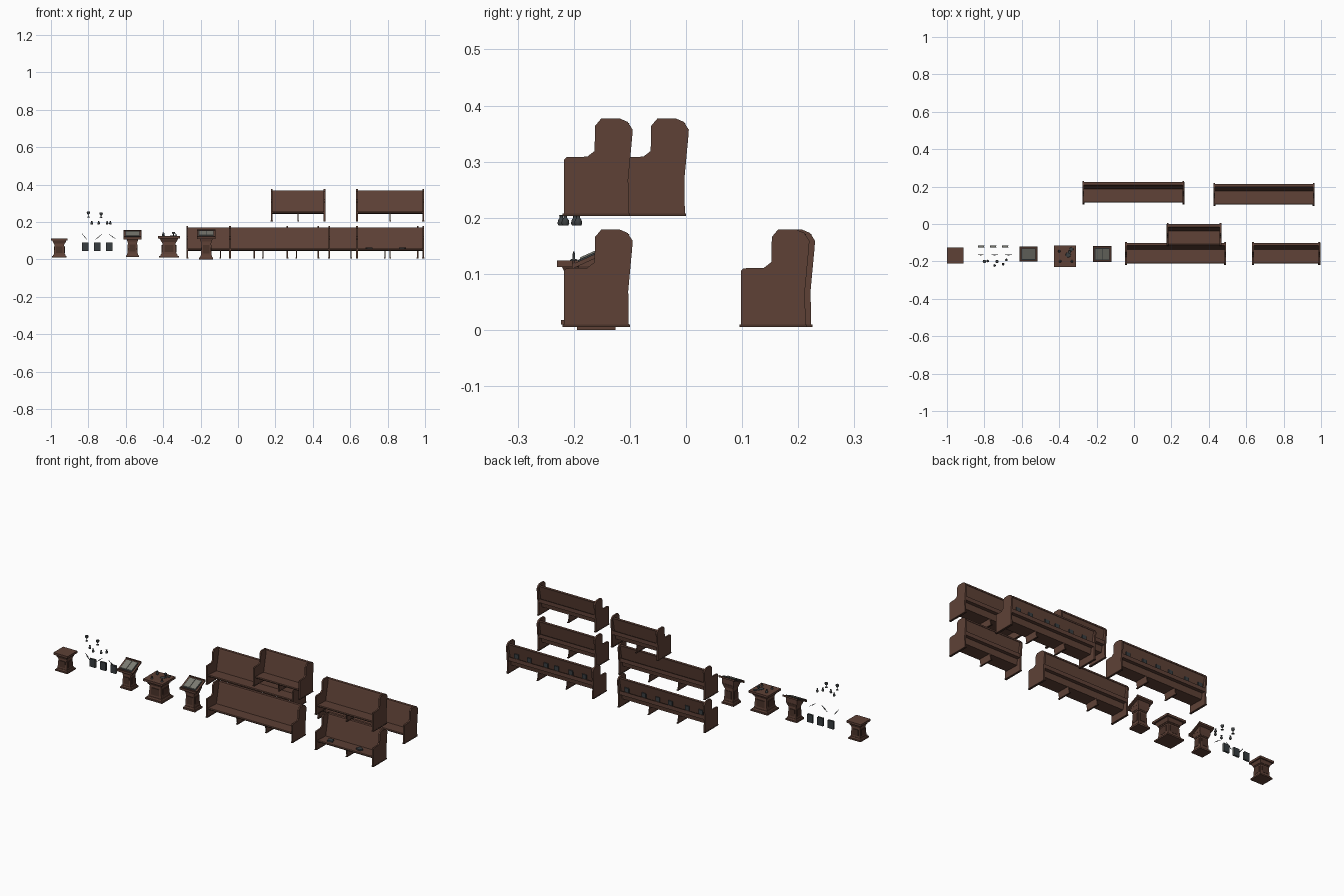
import bpy, bmesh, math, random
from mathutils import Matrix, Vector

if "Cube" in bpy.data.objects:
    bpy.data.objects.remove(bpy.data.objects["Cube"])
random.seed(4)


def mat(name, c):
    m = bpy.data.materials.new(name)
    m.diffuse_color = (*c, 1)
    m.use_nodes = True
    m.node_tree.nodes["Principled BSDF"].inputs["Base Color"].default_value = m.diffuse_color
    return m


WOOD = mat("brown wood", (0.112, 0.053, 0.037))
DARK = mat("dark wood", (0.07, 0.033, 0.023))
METAL = mat("dark metal", (0.045, 0.05, 0.052))
COVER = mat("book cover", (0.04, 0.047, 0.052))
PAGE = mat("page grey", (0.2, 0.2, 0.17))


def finish(bm, name, m):
    bmesh.ops.recalc_face_normals(bm, faces=bm.faces)
    me = bpy.data.meshes.new(name)
    bm.to_mesh(me)
    bm.free()
    me.materials.append(m)
    ob = bpy.data.objects.new(name, me)
    bpy.context.collection.objects.link(ob)
    return ob


def box(name, m, x0, x1, y0, y1, z0, z1, rot=None):
    """Box by bounds, with an optional turn about its own centre."""
    bm = bmesh.new()
    bmesh.ops.create_cube(bm, size=1)
    bm.transform(Matrix.Diagonal((x1 - x0, y1 - y0, z1 - z0, 1)))
    if rot:
        bm.transform(Matrix.Rotation(rot[0], 4, rot[1]))
    bm.transform(Matrix.Translation(((x0 + x1) / 2, (y0 + y1) / 2, (z0 + z1) / 2)))
    return finish(bm, name, m)


def side(name, m, pts, x0, x1, dy, dz):
    """Extrude a y-z profile along x."""
    bm = bmesh.new()
    f = bm.faces.new([bm.verts.new((x0, y + dy, z + dz)) for y, z in pts])
    r = bmesh.ops.extrude_face_region(bm, geom=[f])
    bmesh.ops.translate(bm, vec=(x1 - x0, 0, 0),
                        verts=[v for v in r["geom"] if isinstance(v, bmesh.types.BMVert)])
    return finish(bm, name, m)


def tier(name, m, cx, cy, w0, d0, w1, d1, z0, z1):
    """Four-sided block that can taper."""
    bm = bmesh.new()
    rings = [[bm.verts.new((cx + sx * w / 2, cy + sy * d / 2, z))
              for sx, sy in ((-1, -1), (1, -1), (1, 1), (-1, 1))]
             for w, d, z in ((w0, d0, z0), (w1, d1, z1))]
    for r in rings:
        bm.faces.new(r)
    for i in range(4):
        j = (i + 1) % 4
        bm.faces.new((rings[0][i], rings[0][j], rings[1][j], rings[1][i]))
    return finish(bm, name, m)


def lathe(name, m, x, y, z, prof, n=12):
    bm = bmesh.new()
    rings = [[bm.verts.new((x + r * math.cos(2 * math.pi * i / n),
                            y + r * math.sin(2 * math.pi * i / n), z + h)) for i in range(n)]
             for r, h in prof]
    for a, b in zip(rings, rings[1:]):
        for i in range(n):
            bm.faces.new((a[i], a[(i + 1) % n], b[(i + 1) % n], b[i]))
    bm.faces.new(rings[0])
    bm.faces.new(rings[-1])
    ob = finish(bm, name, m)
    for p in ob.data.polygons:
        p.use_smooth = len(p.vertices) == 4
    return ob


GOBLET = [(.008, 0), (.007, .002), (.002, .005), (.002, .014), (.007, .019), (.009, .026), (.008, .032)]
VASE = [(.005, 0), (.007, .004), (.006, .010), (.003, .014), (.003, .017), (.005, .019)]
CANDLE = [(.007, 0), (.006, .003), (.002, .005), (.002, .02), (.001, .026)]

# ---- pews: end profile, seat and slanted back, in the frame of the front pew
END = [(-.217, .009), (-.217, .106), (-.213, .110), (-.176, .111), (-.163, .121), (-.162, .166),
       (-.151, .179), (-.118, .179), (-.104, .173), (-.095, .159), (-.096, .145), (-.103, .07), (-.102, .009)]
BACK = [(-.138, .05), (-.113, .166), (-.105, .166), (-.128, .05)]
CAP = [(-.118, .164), (-.116, .171), (-.101, .171), (-.103, .164)]
SEAT = [(-.208, .047), (-.21, .052), (-.208, .057), (-.128, .053), (-.128, .045)]
LEG = [(-.195, .009), (-.202, .046), (-.125, .046), (-.118, .009)]


def pew(x0, x1, dy, dz, supports, books):
    t = .009
    for a in (x0, x1 - t):
        side("pew_end", WOOD, END, a, a + t, dy, dz)
        box("pew_foot", DARK, a - .001, a + t + .001, -.22 + dy, -.1 + dy, .005 + dz, .010 + dz)
    side("pew_seat", WOOD, SEAT, x0 + t, x1 - t, dy, dz)
    side("pew_back", WOOD, BACK, x0 + t, x1 - t, dy, dz)
    side("pew_top_rail", WOOD, CAP, x0 + t, x1 - t, dy, dz)
    # book rack behind the back
    box("rack_shelf", WOOD, x0 + t, x1 - t, -.124 + dy, -.103 + dy, .078 + dz, .082 + dz)
    box("rack_rail", WOOD, x0 + t, x1 - t, -.106 + dy, -.103 + dy, .082 + dz, .1 + dz)
    for i in range(supports):
        c = x0 + (x1 - x0) * (i + 1) / (supports + 1)
        side("seat_support", WOOD, LEG, c - .003, c + .003, dy, dz)
        box("support_foot", DARK, c - .004, c + .004, -.2 + dy, -.113 + dy, .005 + dz, .010 + dz)
    for i in range(books):
        c = x0 + (x1 - x0) * (i + .5 + random.uniform(-.25, .25)) / books
        box("rack_book", COVER, c - .013, c + .013, -.115 + dy, -.108 + dy, .083 + dz, .123 + dz)


pew(-.275, .268, .325, 0, 2, 6)
pew(.425, .965, .315, 0, 2, 6)
pew(-.047, .492, 0, 0, 2, 0)
pew(.632, .995, 0, 0, 1, 0)
pew(.632, .995, 0, .198, 1, 0)
pew(.176, .467, .1, .198, 1, 0)
# books left on one seat
for c, a in ((.70, .3), (.88, -.4)):
    box("seat_book", COVER, c - .015, c + .015, -.19, -.165, .056, .064, (a, 'Z'))


# ---- stands
def stand(name, cx, cy, w, d, z0, z1):
    """Stepped base, tapered column and stepped neck."""
    h = z1 - z0
    for wa, wb, a, b in ((.88, .88, 0, .08), (.78, .72, .08, .17), (.66, .58, .17, .76),
                         (.64, .64, .76, .82), (.68, .84, .82, 1)):
        tier(name + "_tier", WOOD, cx, cy, w * wa, d * wa, w * wb, d * wb, z0 + h * a, z0 + h * b)
    # raised panels on the four sides
    for s in (-1, 1):
        y, x = cy + s * d * .315, cx + s * w * .315
        box(name + "_panel", DARK, cx - w * .2, cx + w * .2, y - .002, y + .002, z0 + h * .28, z0 + h * .66)
        box(name + "_panel", DARK, x - .002, x + .002, cy - d * .2, cy + d * .2, z0 + h * .28, z0 + h * .66)


stand("pedestal", -.955, -.168, .088, .086, .01, .1)
tier("pedestal_top", WOOD, -.955, -.168, .088, .086, .088, .086, .1, .112)

stand("altar", -.369, -.172, .12, .116, .01, .112)
tier("altar_top", WOOD, -.369, -.172, .12, .116, .12, .116, .112, .124)
lathe("altar_goblet", METAL, -.345, -.15, .124, [(r, h * .7) for r, h in GOBLET])
lathe("altar_plate", METAL, -.352, -.165, .124, [(.009, 0), (.014, .003), (.013, .004)])
lathe("altar_plate", METAL, -.335, -.135, .124, [(.008, 0), (.011, .003), (.010, .004)])
lathe("altar_vase", METAL, -.4, -.145, .124, VASE)
lathe("altar_candle", METAL, -.395, -.2, .124, [(r, h * .6) for r, h in CANDLE])
lathe("altar_candle", METAL, -.332, -.2, .124, [(r, h * .6) for r, h in CANDLE])


def lectern(cx, cy, w, d, z0, zl, zh):
    """Stand with a sloping desk, rim and open book."""
    stand("lectern", cx, cy, w * .85, d * .9, z0, zl - .002)
    y0, y1 = cy - d / 2, cy + d / 2
    side("desk_wedge", WOOD, [(cy - d * .36, zl - .003), (cy - d * .36, zl + .004),
                              (cy + d * .36, zh - .012), (cy + d * .36, zl - .003)],
         cx - w * .36, cx + w * .36, 0, 0)
    slope = (zh - zl) / d

    def slab(name, m, xa, xb, a, b, lo, hi):
        ya, yb = y0 + d * a, y0 + d * b
        za, zb = zl + slope * d * a, zl + slope * d * b
        side(name, m, [(ya, za + lo), (ya, za + hi), (yb, zb + hi), (yb, zb + lo)],
             cx + xa * w, cx + xb * w, 0, 0)
    slab("desk", WOOD, -.5, .5, 0, 1, -.008, 0)
    slab("desk_lip", DARK, -.5, .5, 0, .06, 0, .006)
    slab("desk_rim", DARK, -.5, .5, .94, 1, 0, .003)
    slab("book_cover", COVER, -.4, .4, .12, .86, 0, .003)
    for s in (-1, 1):
        a, b = sorted((s * .01, s * .37))
        slab("book_page", PAGE, a, b, .16, .82, .003, .006)


lectern(-.564, -.16, .094, .082, .013, .115, .153)
lectern(-.17, -.16, .1, .086, 0, .117, .156)

# ---- loose books, rods and vessels
for x in (-.817, -.752, -.688):
    for s in (-1, 1):
        box("loose_book_cover", COVER, x - .017, x + .017, -.12 + s * .004 - .001, -.12 + s * .004 + .001, .045, .09)
    box("loose_book_spine", COVER, x - .018, x - .016, -.125, -.115, .045, .09)
    box("loose_book_pages", PAGE, x - .016, x + .015, -.123, -.117, .047, .088)
for x, a in ((-.82, .9), (-.745, -.7), (-.67, .6)):
    box("thin_rod", METAL, x - .022, x + .022, -.166, -.164, .119, .121, (a, 'Y'))
    box("rod_tip", METAL, x - .005, x + .005, -.168, -.162, .118, .122, (a, 'Y'))

lathe("goblet", METAL, -.80, -.2, .225, GOBLET)
lathe("goblet", METAL, -.732, -.2, .222, [(r, h * .85) for r, h in GOBLET])
for x, y in ((-.782, -.198), (-.745, -.222), (-.70, -.215), (-.682, -.192)):
    lathe("vase", METAL, x, y, .186, VASE)
